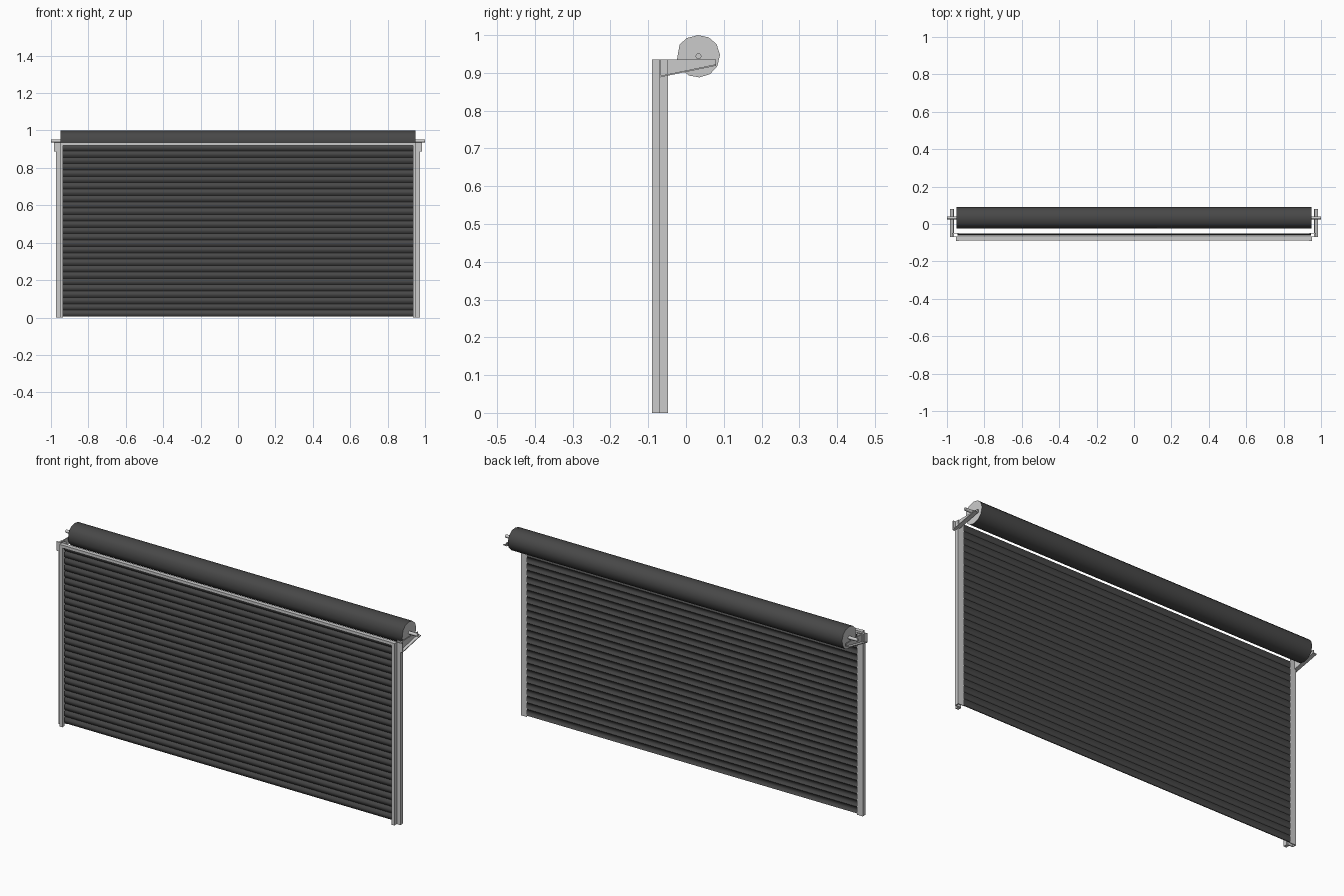
import bpy, bmesh, math
from mathutils import Vector

if "Cube" in bpy.data.objects:
    bpy.data.objects.remove(bpy.data.objects["Cube"])

dark = bpy.data.materials.new("dark_curtain")
dark.diffuse_color = (0.065, 0.065, 0.065, 1)
dark.use_nodes = True
dark.node_tree.nodes["Principled BSDF"].inputs["Base Color"].default_value = dark.diffuse_color
steel = bpy.data.materials.new("light_steel")
steel.diffuse_color = (0.6, 0.63, 0.63, 1)
steel.use_nodes = True
steel.node_tree.nodes["Principled BSDF"].inputs["Base Color"].default_value = steel.diffuse_color


def prism(name, pts, lo, hi, axis="x", mat=steel, cap_mat=None, smooth=None):
    """Extrude a profile: (y, z) points along x, or (x, y) points along z."""
    bm = bmesh.new()
    place = (lambda p, t: (t, p[0], p[1])) if axis == "x" else (lambda p, t: (p[0], p[1], t))
    a = [bm.verts.new(place(p, lo)) for p in pts]
    b = [bm.verts.new(place(p, hi)) for p in pts]
    caps = [bm.faces.new(a), bm.faces.new(b)]
    n = len(pts)
    for i in range(n):
        bm.faces.new((a[i], a[(i + 1) % n], b[(i + 1) % n], b[i]))
    if cap_mat:
        for f in caps:
            f.material_index = 1
    bmesh.ops.recalc_face_normals(bm, faces=bm.faces)
    me = bpy.data.meshes.new(name)
    bm.to_mesh(me)
    bm.free()
    me.materials.append(mat)
    if cap_mat:
        me.materials.append(cap_mat)
    ob = bpy.data.objects.new(name, me)
    bpy.context.collection.objects.link(ob)
    if smooth:
        bpy.ops.object.select_all(action="DESELECT")
        ob.select_set(True)
        bpy.context.view_layer.objects.active = ob
        bpy.ops.object.shade_smooth_by_angle(angle=math.radians(smooth))
    return ob


def mirrored(ob):
    m = ob.modifiers.new("mirror", "MIRROR")
    m.use_axis[0] = True
    m.use_mirror_merge = False
    return ob


def rect(a0, a1, b0, b1):
    return [(a0, b0), (a1, b0), (a1, b1), (a0, b1)]


def circle(cy, cz, r, n):
    return [(cy + r * math.cos(2 * math.pi * i / n), cz + r * math.sin(2 * math.pi * i / n))
            for i in range(n)]


# slatted curtain: bowed slats stacked in one corrugated sheet
slats, steps, z0, z1 = 27, 6, 0.005, 0.925
pitch = (z1 - z0) / slats
front = []
for s in range(slats):
    for k in range(steps):
        t = k / steps
        front.append((-0.054 - 0.008 * math.sin(math.pi * t), z0 + (s + t) * pitch))
front.append((-0.054, z1))
back = [(y + 0.004, z) for y, z in reversed(front)]
prism("slat_curtain", front + back, -0.945, 0.945, mat=dark, smooth=40)

# rolled-up curtain, last wrap peeling off at the front
roll = [(0.032, 1.0), (0.060, 0.994), (0.081, 0.976), (0.090, 0.948), (0.083, 0.918),
        (0.064, 0.897), (0.036, 0.888), (0.008, 0.893), (-0.012, 0.908), (-0.024, 0.935),
        (-0.017, 0.975), (0.002, 0.992)]
prism("curtain_roll", roll, -0.95, 0.95, mat=dark, cap_mat=steel, smooth=45)

# axle stubs carrying the roll
mirrored(prism("axle", circle(0.033, 0.944, 0.008, 10), 0.94, 1.0, smooth=40))

# side guides: front strip and inward-opening channel
mirrored(prism("guide_front_strip", rect(0.936, 0.952, -0.09, -0.07), 0, 0.935, "z"))
channel = [(0.94, -0.07), (0.972, -0.07), (0.972, -0.047), (0.938, -0.047),
           (0.938, -0.05), (0.967, -0.05), (0.967, -0.066), (0.94, -0.066)]
mirrored(prism("guide_channel", channel, 0, 0.935, "z"))

# lintel bar across the top of the opening
prism("lintel_bar", rect(-0.088, -0.067, 0.92, 0.935), -0.952, 0.952)

# roll brackets: tapered plate with a sloping lower flange
mirrored(prism("bracket_plate",
               [(-0.07, 0.888), (0.08, 0.919), (0.08, 0.935), (-0.07, 0.935)], 0.963, 0.968))
mirrored(prism("bracket_flange",
               [(-0.07, 0.888), (0.08, 0.919), (0.08, 0.923), (-0.07, 0.892)], 0.968, 0.984))
mirrored(prism("bracket_back_plate", rect(0.968, 0.984, -0.07, -0.066), 0.89, 0.935, "z"))
